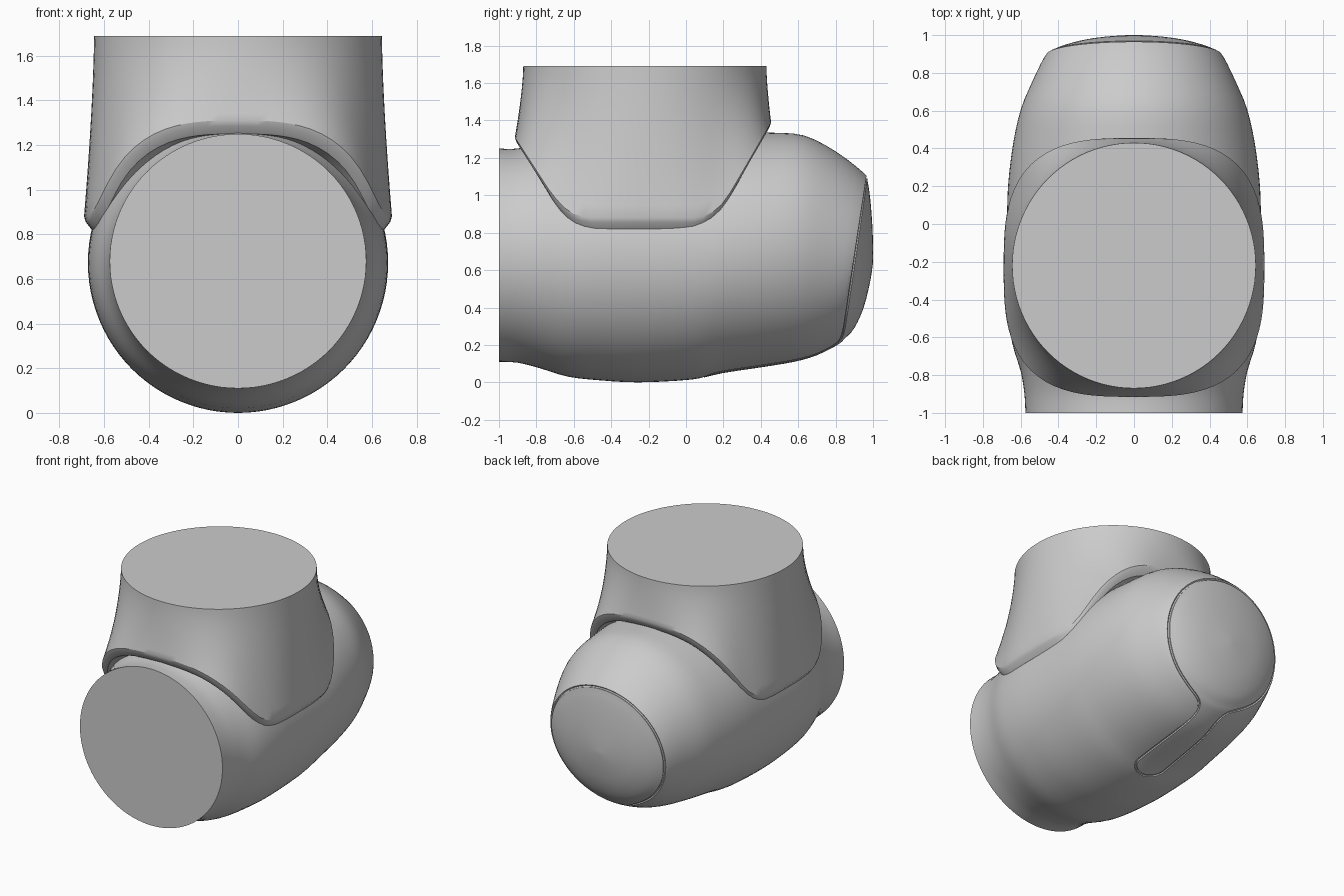
import bpy, bmesh
from math import sin, cos, pi
from mathutils import Vector

if "Cube" in bpy.data.objects:
    bpy.data.objects.remove(bpy.data.objects["Cube"])


def make_object(name, rings):
    """Skin closed rings of equal length and cap both ends."""
    bm = bmesh.new()
    loops = [[bm.verts.new(p) for p in ring] for ring in rings]
    n = len(loops[0])
    for a, b in zip(loops, loops[1:]):
        for i in range(n):
            bm.faces.new((a[i], a[(i + 1) % n], b[(i + 1) % n], b[i]))
    bm.faces.new(loops[0])
    bm.faces.new(loops[-1])
    bmesh.ops.recalc_face_normals(bm, faces=bm.faces)
    mesh = bpy.data.meshes.new(name)
    bm.to_mesh(mesh)
    bm.free()
    ob = bpy.data.objects.new(name, mesh)
    bpy.context.collection.objects.link(ob)
    return ob


def select(ob):
    bpy.ops.object.select_all(action='DESELECT')
    ob.select_set(True)
    bpy.context.view_layer.objects.active = ob


def smooth(ob, angle):
    select(ob)
    bpy.ops.object.shade_smooth_by_angle(angle=angle)


def lerp_table(table, x):
    if x <= table[0][0]:
        return table[0][1]
    for (x0, v0), (x1, v1) in zip(table, table[1:]):
        if x <= x1:
            return v0 + (v1 - v0) * (x - x0) / (x1 - x0)
    return table[-1][1]


# Horizontal housing: tilted ellipses (y top, z top, y bottom, z bottom, half width)
STATIONS = [
    (-1.00, 1.25, -1.00, .11, .575), (-.90, 1.25, -.90, .105, .58),
    (-.78, 1.28, -.78, .075, .60), (-.63, 1.31, -.63, .03, .645),
    (-.45, 1.335, -.45, .01, .667), (-.25, 1.34, -.25, 0, .672),
    (.05, 1.34, .03, .015, .672), (.25, 1.34, .20, .05, .665),
    (.45, 1.335, .40, .08, .64), (.63, 1.32, .58, .11, .60),
    (.80, 1.235, .70, .145, .54), (.95, 1.12, .81, .20, .475),
    (.97, 1.08, .85, .235, .44), (.985, .98, .90, .29, .36),
    (.995, .86, .95, .40, .25), (1.0, .74, .985, .54, .11),
    (1.0, .66, 1.0, .64, .012)]


def station(s):
    i = min(int(s), len(STATIONS) - 2)
    f = s - i
    q = [Vector(STATIONS[max(0, min(len(STATIONS) - 1, i + k))]) for k in (-1, 0, 1, 2)]
    return .5 * (2 * q[1] + (q[2] - q[0]) * f
                 + (2 * q[0] - 5 * q[1] + 4 * q[2] - q[3]) * f ** 2
                 + (3 * q[1] - q[0] - 3 * q[2] + q[3]) * f ** 3)


def surface(s, a):
    """Point on the housing; angle 0 is the underside."""
    yt, zt, yb, zb, w = station(s)
    k = (1 - cos(a)) / 2
    return Vector((w * sin(a), yb + (yt - yb) * k, zb + (zt - zb) * k))


N = 96
last = len(STATIONS) - 1
housing = make_object("housing", [[surface(j / 3, 2 * pi * i / N) for i in range(N)]
                                  for j in range(last * 3 + 1)])

# Seam around the end cap, running down into a tongue on the underside
half = [(11.6, pi - (pi - .75) * i / 50) for i in range(50)]
for i in range(16):                                   # neck into the tongue
    t = i / 15
    half.append((11.6 - 1.6 * t ** 2, .75 - (.75 - .17) * (1 - (1 - t) ** 2)))
half += [(10 - 3.1 * i / 20, .17) for i in range(1, 21)]
half += [(6.9 - .6 * sin(pi / 2 * i / 10), .17 * cos(pi / 2 * i / 10)) for i in range(1, 11)]
path = half + [(s, -a) for s, a in reversed(half[1:-1])]
curve = bpy.data.curves.new("seam_cutter", 'CURVE')
curve.dimensions = '3D'
curve.bevel_depth = .009
curve.bevel_resolution = 1
spline = curve.splines.new('POLY')
spline.points.add(len(path) - 1)
for p, (s, a) in zip(spline.points, path):
    p.co = (*surface(s, a), 1)
spline.use_cyclic_u = True
cutter = bpy.data.objects.new("seam_cutter", curve)
bpy.context.collection.objects.link(cutter)
cutter.hide_render = True
select(cutter)
bpy.ops.object.convert(target='MESH')
cutter = bpy.context.object
select(housing)
mod = housing.modifiers.new("seam", 'BOOLEAN')
mod.object = cutter
mod.operation = 'DIFFERENCE'
mod.solver = 'EXACT'
bpy.ops.object.modifier_apply(modifier=mod.name)
bpy.data.objects.remove(cutter)
smooth(housing, .5)

# Upright collar: saddle-shaped chamfered foot blending up to a round top
EDGE = [(-.915, 1.25), (-.72, .95), (-.66, .88), (-.60, .84), (-.53, .82), (.06, .82),
        (.13, .84), (.19, .89), (.24, .96), (.455, 1.33)]


def collar_ring(flare, inset, up, lift):
    ring = []
    for i in range(N):
        c, s = cos(2 * pi * i / N), sin(2 * pi * i / N)
        r = (abs(c) ** 3 + abs(s) ** 3) ** (-1 / 3)
        foot_x, foot_y = .69 * r * c, -.23 + .685 * r * s
        z0 = lerp_table(EDGE, foot_y) + lift
        x = .645 * c + (foot_x - .645 * c) * flare - inset * c
        y = -.22 + .65 * s + (foot_y + .22 - .65 * s) * flare - inset * s
        ring.append((x, y, z0 + (1.69 - z0) * up))
    return ring


rings = [collar_ring(1, .12, 0, -.01), collar_ring(1, .035, 0, 0),
         collar_ring(1, .008, 0, .035), collar_ring(1, 0, 0, .06)]
rings += [collar_ring((1 - t / 12) ** 1.5, 0, t / 12, .06) for t in range(1, 13)]
collar = make_object("collar", rings)
smooth(collar, .5)
